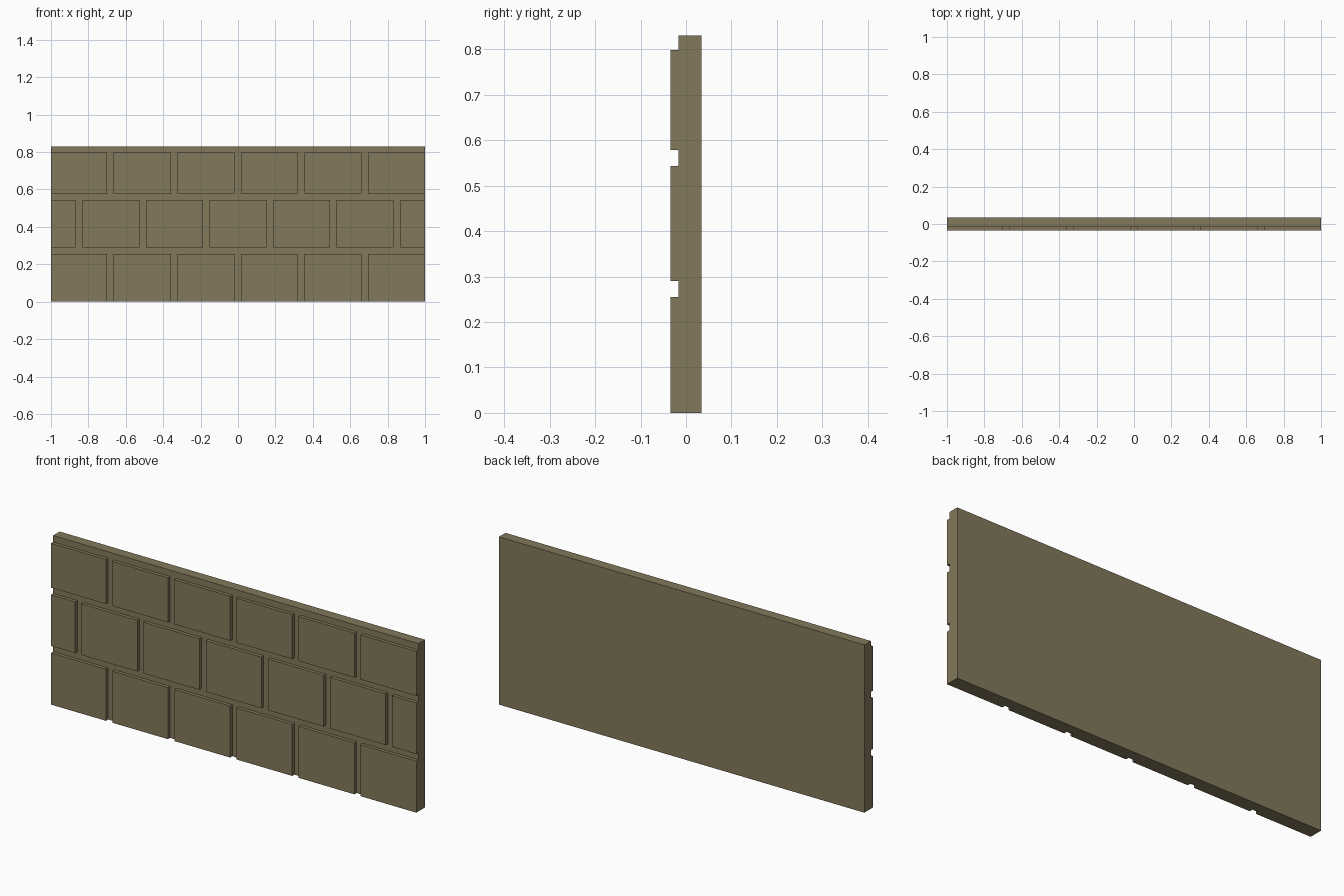
import bpy, bmesh

if "Cube" in bpy.data.objects:
    bpy.data.objects.remove(bpy.data.objects["Cube"])

stone = bpy.data.materials.new("olive stone")
stone.diffuse_color = (0.225, 0.19, 0.105, 1)
stone.use_nodes = True
stone.node_tree.nodes["Principled BSDF"].inputs["Base Color"].default_value = stone.diffuse_color

HALF, GAP, PITCH = 1.0, 0.035, 0.34
FRONT, MORTAR, BACK = -0.034, -0.017, 0.034


def add_box(bm, x0, x1, y0, y1, z0, z1, open_back=False):
    verts = bmesh.ops.create_cube(bm, size=1)["verts"]
    for v in verts:
        v.co.x = x1 if v.co.x > 0 else x0
        v.co.y = y1 if v.co.y > 0 else y0
        v.co.z = z1 if v.co.z > 0 else z0
    if open_back:
        # The back of a brick is hidden against the slab
        back = [f for f in verts[0].link_faces[:] + verts[-1].link_faces[:]
                if all(abs(v.co.y - y1) < 1e-6 for v in f.verts)]
        bmesh.ops.delete(bm, geom=list(set(back)), context="FACES_ONLY")


def finish(bm, name):
    mesh = bpy.data.meshes.new(name)
    bm.to_mesh(mesh)
    bm.free()
    mesh.materials.append(stone)
    bpy.context.collection.objects.link(bpy.data.objects.new(name, mesh))


# Backing slab
bm = bmesh.new()
add_box(bm, -HALF, HALF, MORTAR, BACK, 0, 0.83)
finish(bm, "wall_slab")

# Brick courses: bottom, top, first joint centre, joint count
courses = [
    ("lower_bricks", 0.0, 0.255, -0.682, 5),
    ("middle_bricks", 0.29, 0.543, -0.85, 6),
    ("upper_bricks", 0.578, 0.798, -0.682, 5),
]
for name, z0, z1, first, count in courses:
    bm = bmesh.new()
    left = -HALF
    for i in range(count + 1):
        joint = first + i * PITCH
        right = joint - GAP / 2 if i < count else HALF
        add_box(bm, left, right, FRONT, MORTAR, z0, z1, open_back=True)
        left = joint + GAP / 2
    finish(bm, name)
